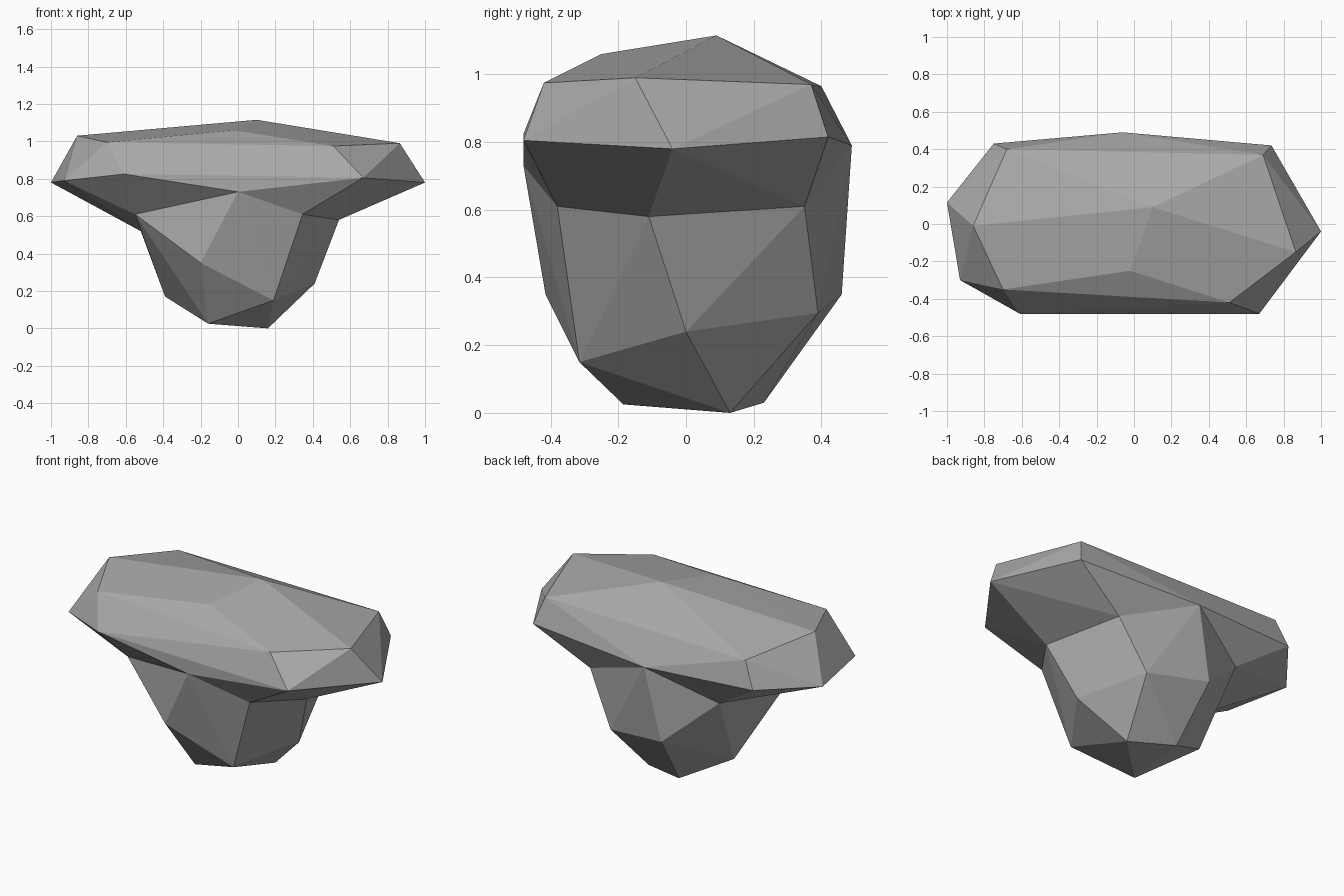
import bpy
import bmesh

# Remove only the default cube
default_cube = bpy.data.objects.get("Cube")
if default_cube:
    bpy.data.objects.remove(default_cube, do_unlink=True)

# Peak and the bevelled shoulder around the top
crown = [
    (0.1, 0.09, 1.115),
    (-0.86, -0.01, 1.03), (-0.7, -0.35, 0.995), (-0.02, -0.25, 1.06),
    (0.51, -0.42, 0.975), (0.865, -0.15, 0.99), (0.69, 0.37, 0.97),
    (-0.68, 0.4, 0.965),
]
# Widest overhanging rim
rim = [
    (-1, 0.115, 0.78), (-0.93, -0.3, 0.79), (-0.61, -0.48, 0.825),
    (0.67, -0.48, 0.805), (1, -0.04, 0.78), (0.735, 0.42, 0.815),
    (-0.75, 0.43, 0.81),
]
# Neck loop where the overhang meets the stem
neck = [
    (-0.55, -0.275, 0.61), (0, -0.48, 0.73), (0.345, -0.38, 0.61),
    (0.54, -0.11, 0.58), (0.4, 0.35, 0.61), (-0.06, 0.49, 0.79),
    (-0.455, 0.33, 0.615), (-0.52, -0.11, 0.52),
]
# Lower stem, tapering to the foot
stem = [
    (-0.2, -0.415, 0.35), (0.19, -0.315, 0.15), (0.41, 0, 0.24),
    (0.235, 0.39, 0.295), (-0.155, 0.46, 0.35), (-0.39, 0.095, 0.17),
]
foot = [(-0.16, -0.185, 0.025), (0.16, 0.13, 0), (-0.113, 0.23, 0.03)]


def add_shell(bm, own_points, shared_points):
    """Add a convex shell, left open across the shared loop."""
    own = [bm.verts.new(p) for p in own_points]
    shared = [bm.verts.new(p) for p in shared_points]
    hull = bmesh.ops.convex_hull(bm, input=own + shared)
    shared_set = set(shared)
    inner = [f for f in hull["geom"]
             if isinstance(f, bmesh.types.BMFace) and set(f.verts) <= shared_set]
    bmesh.ops.delete(bm, geom=inner, context="FACES_ONLY")


# Join the broad cap and the narrow stem along the neck
bm = bmesh.new()
add_shell(bm, crown + rim, neck)
add_shell(bm, stem + foot, neck)
bmesh.ops.remove_doubles(bm, verts=bm.verts[:], dist=0.001)
loose = [e for e in bm.edges if not e.link_faces]
bmesh.ops.delete(bm, geom=loose, context="EDGES")
bmesh.ops.holes_fill(bm, edges=bm.edges[:], sides=0)
bmesh.ops.recalc_face_normals(bm, faces=bm.faces[:])

mesh = bpy.data.meshes.new("overhanging_rock")
bm.to_mesh(mesh)
bm.free()
rock = bpy.data.objects.new("overhanging_rock", mesh)
bpy.context.scene.collection.objects.link(rock)

# Plain stone colour, flat faces
stone = bpy.data.materials.new("stone_grey")
stone.use_nodes = True
colour = (0.4, 0.4, 0.4, 1)
stone.diffuse_color = colour
stone.node_tree.nodes["Principled BSDF"].inputs["Base Color"].default_value = colour
mesh.materials.append(stone)
